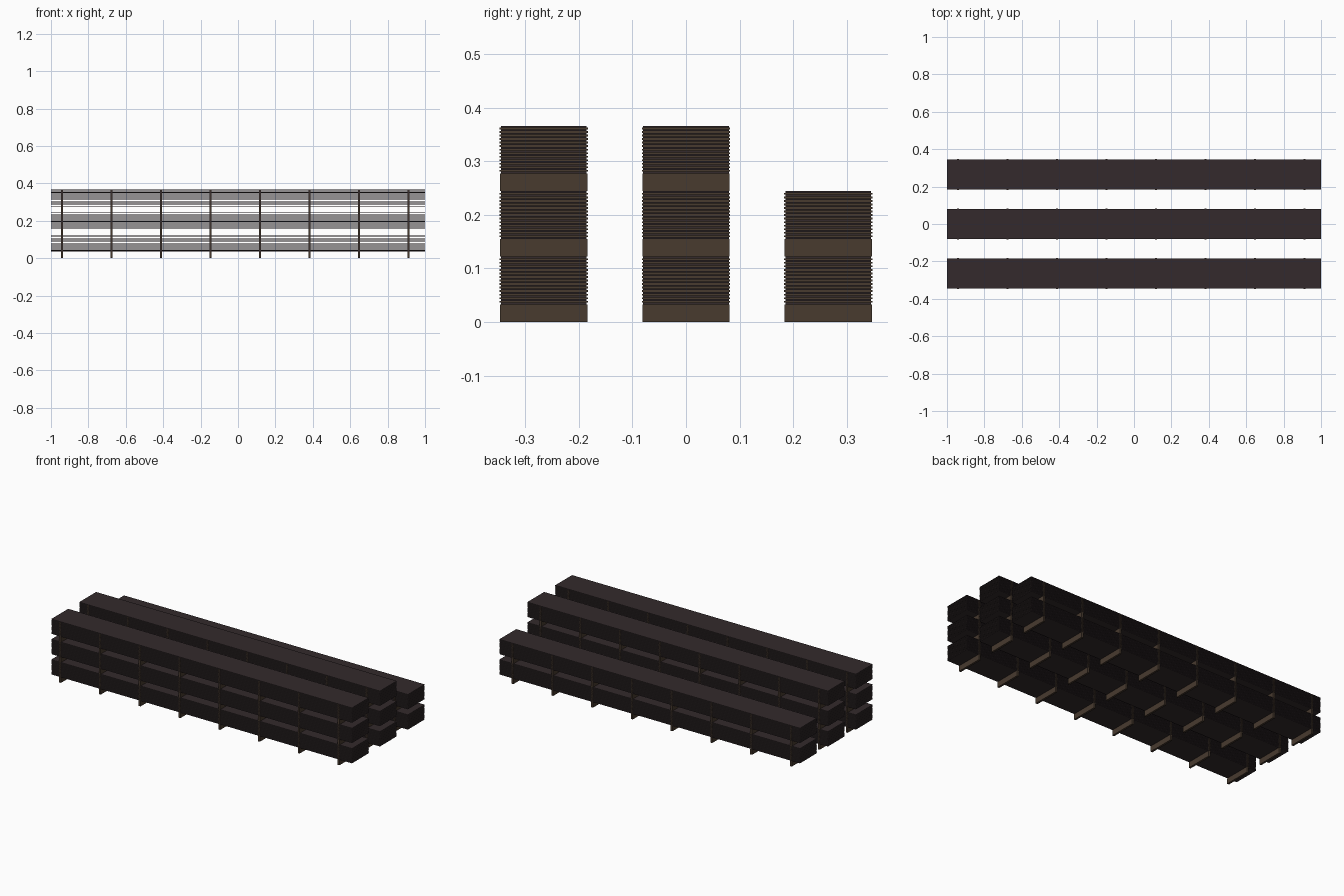
import bpy, bmesh
from mathutils import Matrix, Vector

if "Cube" in bpy.data.objects:
    bpy.data.objects.remove(bpy.data.objects["Cube"])

# Stacked bundles of thin boards, separated by stickers and raised on bearers
U = 0.0033            # board thickness and sticker thickness
BEARER_H = 0.033
LAYERS = 14
BUNDLE_H = BEARER_H + (2 * LAYERS - 1) * U
STICK_X = [-0.941 + 0.2647 * i for i in range(8)]


def material(name, rgb):
    m = bpy.data.materials.new(name)
    m.diffuse_color = (*rgb, 1)
    m.use_nodes = True
    m.node_tree.nodes["Principled BSDF"].inputs["Base Color"].default_value = m.diffuse_color
    return m


def boxes(name, items, mat):
    """One object made from many (centre, size) boxes."""
    bm = bmesh.new()
    for c, s in items:
        bmesh.ops.create_cube(bm, size=1, matrix=Matrix.Translation(Vector(c)) @ Matrix.Diagonal((*s, 1)))
    me = bpy.data.meshes.new(name)
    bm.to_mesh(me)
    bm.free()
    me.materials.append(mat)
    bpy.context.collection.objects.link(bpy.data.objects.new(name, me))


board_mat = material("dark_board", (0.033, 0.023, 0.025))
stick_mat = material("brown_stick", (0.065, 0.043, 0.028))


def bundle(name, y, z0):
    base = z0 + BEARER_H
    # Full-length boards
    boxes(name + "_boards",
          [((0, y, base + (2 * i + 0.5) * U), (2, 0.16, U)) for i in range(LAYERS)],
          board_mat)
    # Thin stickers between the layers
    boxes(name + "_stickers",
          [((x, y, base + (2 * i + 1.5) * U), (0.012, 0.165, U))
           for i in range(LAYERS - 1) for x in STICK_X], stick_mat)
    # Thick bearers underneath
    boxes(name + "_bearers",
          [((x, y, z0 + BEARER_H / 2), (0.012, 0.163, BEARER_H)) for x in STICK_X],
          stick_mat)


# Three rows; the back row is one bundle shorter
for row, y, count in (("front", -0.2655, 3), ("middle", 0, 3), ("back", 0.2655, 2)):
    for k in range(count):
        bundle(f"{row}_bundle_{k + 1}", y, k * BUNDLE_H)
